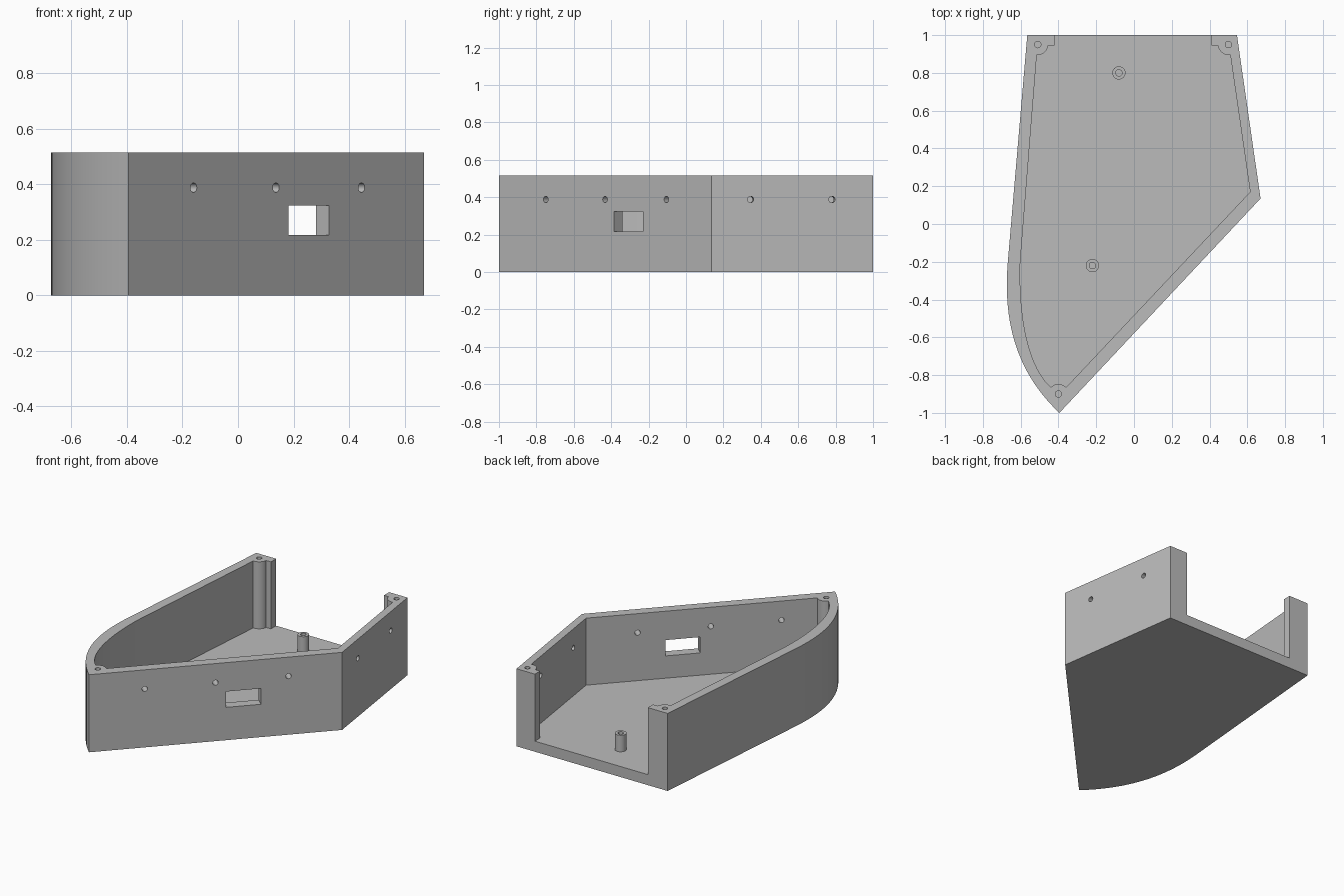
import bpy, bmesh
from math import radians, cos, sin
from mathutils import Vector, Matrix

cube = bpy.data.objects.get("Cube")
if cube:
    bpy.data.objects.remove(cube, do_unlink=True)

HEIGHT, FLOOR, WALL = 0.515, 0.07, 0.068
UP = Vector((0, 0, 1))

grey = bpy.data.materials.new("plain grey")
grey.use_nodes = True
grey.diffuse_color = (0.5, 0.5, 0.5, 1)
grey.node_tree.nodes["Principled BSDF"].inputs["Base Color"].default_value = (0.5, 0.5, 0.5, 1)


def finish(name, bm):
    bmesh.ops.recalc_face_normals(bm, faces=bm.faces)
    mesh = bpy.data.meshes.new(name)
    bm.to_mesh(mesh)
    bm.free()
    mesh.materials.append(grey)
    ob = bpy.data.objects.new(name, mesh)
    bpy.context.collection.objects.link(ob)
    return ob


def prism(name, points, bottom, top):
    bm = bmesh.new()
    face = bm.faces.new([bm.verts.new((x, y, bottom)) for x, y in points])
    side = bmesh.ops.extrude_face_region(bm, geom=[face])["geom"]
    verts = [v for v in side if isinstance(v, bmesh.types.BMVert)]
    bmesh.ops.translate(bm, verts=verts, vec=(0, 0, top - bottom))
    return finish(name, bm)


def cylinder(name, centre, radius, depth, axis=UP):
    bm = bmesh.new()
    turn = axis.to_track_quat('Z', 'Y').to_matrix().to_4x4()
    bmesh.ops.create_cone(bm, cap_ends=True, segments=24, radius1=radius, radius2=radius,
                          depth=depth, matrix=Matrix.Translation(centre) @ turn)
    return finish(name, bm)


def cut(ob, cutter):
    bpy.context.view_layer.objects.active = ob
    mod = ob.modifiers.new("cut", 'BOOLEAN')
    mod.operation, mod.solver, mod.object = 'DIFFERENCE', 'EXACT', cutter
    bpy.ops.object.modifier_apply(modifier=mod.name)
    bpy.data.objects.remove(cutter, do_unlink=True)


def bezier(a, b, c, d, n=24):
    a, b, c, d = map(Vector, (a, b, c, d))
    return [tuple(a*(1-t)**3 + b*3*t*(1-t)**2 + c*3*t*t*(1-t) + d*t**3)
            for t in (i / n for i in range(n + 1))]


def arc(centre, radius, start, end, n=12):
    angles = [radians(start + (end - start) * i / n) for i in range(n + 1)]
    return [(centre[0] + radius*cos(a), centre[1] + radius*sin(a)) for a in angles]


# Outer block
tip, corner, back_corner = Vector((-0.395, -1)), Vector((0.67, 0.135)), Vector((0.545, 1))
outline = [(-0.565, 1)] + bezier((-0.668, -0.2), (-0.69, -0.47), (-0.65, -0.76), tip)
outline += [tuple(corner), tuple(back_corner)]
tray = prism("tray", outline, 0, HEIGHT)

# Cavity, open at the back, scalloped around the three screw posts
posts = [(-0.51, 0.95), (-0.40, -0.90), (0.50, 0.95)]
cavity = [(-0.42, 1.1), (-0.42, 0.945)]
cavity += arc(posts[0], 0.055, -5, -95)
cavity += bezier((-0.602, -0.2), (-0.61, -0.45), (-0.575, -0.74), (-0.44, -0.865))
cavity += arc(posts[1], 0.053, 135, 41)
cavity += [(0.615, 0.17)]
cavity += arc(posts[2], 0.055, -80, -175)
cavity += [(0.41, 0.945), (0.41, 1.1)]
cut(tray, prism("cavity", cavity, FLOOR, HEIGHT + 0.1))

# Screw holes in the post tops
for x, y in posts:
    cut(tray, cylinder("post_hole", (x, y, HEIGHT), 0.017, 0.3))


# Screw holes through the front and side walls
def wall_hole(start, end, fraction):
    along = (end - start).normalized()
    spot = start.lerp(end, fraction)
    out = Vector((along.y, -along.x, 0))
    cut(tray, cylinder("wall_hole", (spot.x, spot.y, 0.388), 0.017, 0.2, out))


for x in (-0.16, 0.137, 0.445):
    wall_hole(tip, corner, (x - tip.x) / (corner.x - tip.x))
for y in (0.345, 0.78):
    wall_hole(corner, back_corner, (y - corner.y) / (back_corner.y - corner.y))

# Rectangular port cut square through the front wall
along = (corner - tip).normalized()
out = Vector((along.y, -along.x)) * WALL * 1.5
left, right = [tip + along * ((x - tip.x) / along.x) for x in (0.182, 0.328)]
port = [tuple(p) for p in (left + out, right + out, right - out, left - out)]
cut(tray, prism("port", port, 0.218, 0.323))

# Hollow standoffs on the floor
standoffs = []
for name, x, y in (("back_standoff", -0.08, 0.8), ("front_standoff", -0.22, -0.22)):
    stud = cylinder(name, (x, y, 0.12), 0.035, 0.12)
    cut(stud, cylinder("stud_hole", (x, y, 0.18), 0.017, 0.2))
    standoffs.append(stud)

# Smooth the curves, keep the edges sharp
bpy.ops.object.select_all(action='DESELECT')
for ob in [tray] + standoffs:
    ob.select_set(True)
bpy.context.view_layer.objects.active = tray
bpy.ops.object.shade_smooth_by_angle(angle=radians(30))
